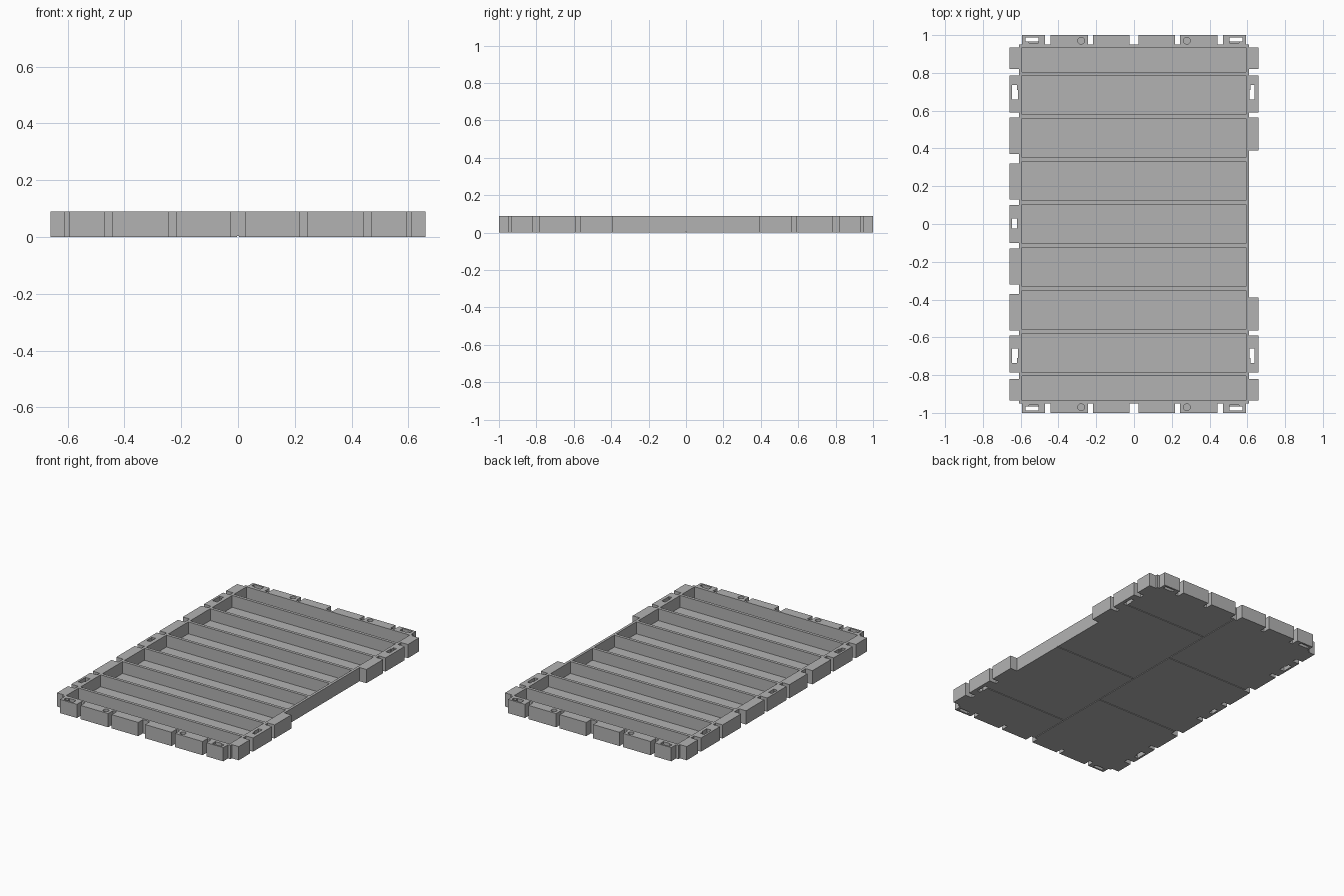
import bpy
import bmesh
from mathutils import Matrix, Vector

cube = bpy.data.objects.get("Cube")
if cube:
    bpy.data.objects.remove(cube, do_unlink=True)

HEIGHT = 0.09
FLOOR = 0.012
BODY_X, BODY_Y = 0.61, 0.95      # half size of the tray body
EDGE_X, EDGE_Y = 0.66, 1.0       # half size over the tabs
PITCH = 0.2275                   # spacing of the troughs

grey = bpy.data.materials.new("plain grey")
grey.use_nodes = True
colour = (0.45, 0.45, 0.45, 1)
grey.diffuse_color = colour
grey.node_tree.nodes["Principled BSDF"].inputs["Base Color"].default_value = colour


def add_box(bm, x, y, z=(0, HEIGHT)):
    """Box from (low, high) pairs, in any order."""
    lo = Vector([min(p) for p in (x, y, z)])
    hi = Vector([max(p) for p in (x, y, z)])
    size = hi - lo
    bmesh.ops.create_cube(bm, size=1, matrix=Matrix.Translation((lo + hi) / 2)
                          @ Matrix.Diagonal((*size, 1)))


def make_object(name, bm):
    mesh = bpy.data.meshes.new(name)
    bm.to_mesh(mesh)
    bm.free()
    mesh.materials.append(grey)
    obj = bpy.data.objects.new(name, mesh)
    bpy.context.collection.objects.link(obj)
    return obj


def cut(obj, bm):
    """Cut the shapes in bm out of obj."""
    cutter = make_object("cutter", bm)
    cutter.hide_render = True
    mod = obj.modifiers.new("cut", 'BOOLEAN')
    mod.operation = 'DIFFERENCE'
    mod.solver = 'EXACT'
    mod.use_self = True
    mod.object = cutter
    bpy.context.view_layer.objects.active = obj
    bpy.ops.object.modifier_apply(modifier=mod.name)
    bpy.data.objects.remove(cutter, do_unlink=True)


def flip(pair, sign):
    return [sign * v for v in pair]


# tray body with nine open troughs
bm = bmesh.new()
add_box(bm, (-BODY_X, BODY_X), (-BODY_Y, BODY_Y))
tray = make_object("tray_body", bm)
bm = bmesh.new()
for i in range(-4, 5):
    low = max(i * PITCH - 0.104, -0.935)
    high = min(i * PITCH + 0.104, 0.935)
    add_box(bm, (-0.593, 0.593), (low, high), (FLOOR, 0.2))
cut(tray, bm)

# staggered seams on the underside
SEAM = 0.004
bm = bmesh.new()
add_box(bm, (-SEAM, SEAM), (-1.1, 1.1), (-0.1, SEAM))
for y in (-2 / 3, 0, 2 / 3):
    add_box(bm, (0, 0.7), (y - SEAM, y + SEAM), (-0.1, SEAM))
for y in (-1 / 3, 1 / 3):
    add_box(bm, (-0.7, 0), (y - SEAM, y + SEAM), (-0.1, SEAM))
cut(tray, bm)

# tabs along both long sides; one side is left open in the middle
CORNER_TABS = [(0.82, 0.935), (0.59, 0.787)]
bm = bmesh.new()
for s in (-1, 1):
    for span in CORNER_TABS + [(0.37, 0.563), (0.13, 0.32)]:
        add_box(bm, (-EDGE_X, -BODY_X), flip(span, s))
    for span in CORNER_TABS + [(0.39, 0.563)]:
        add_box(bm, (BODY_X, EDGE_X), flip(span, s))
add_box(bm, (-EDGE_X, -BODY_X), (-0.1, 0.1))
side_tabs = make_object("side_tabs", bm)

# slots through the side tabs
bm = bmesh.new()
for s in (-1, 1):
    add_box(bm, (-0.646, -0.62), flip((0.66, 0.735), s), (-0.1, 0.2))
    add_box(bm, (-0.63, -0.613), flip((0.66, 0.71), s), (-0.1, 0.2))
    add_box(bm, (0.617, 0.638), flip((0.66, 0.735), s), (-0.1, 0.2))
    add_box(bm, (0.612, 0.625), flip((0.66, 0.71), s), (-0.1, 0.2))
add_box(bm, (-0.646, -0.62), (-0.025, 0.03), (-0.1, 0.2))
cut(side_tabs, bm)

# tabs along both short ends
bm = bmesh.new()
for sx in (-1, 1):
    for sy in (-1, 1):
        for span in ((0.025, 0.217), (0.243, 0.443), (0.47, 0.593)):
            add_box(bm, flip(span, sx), flip((BODY_Y, EDGE_Y), sy))
end_tabs = make_object("end_tabs", bm)

# corner slots and round sockets in the end tabs
bm = bmesh.new()
for sx in (-1, 1):
    for sy in (-1, 1):
        add_box(bm, flip((0.505, 0.575), sx), flip((0.965, 0.988), sy), (-0.1, 0.2))
        add_box(bm, flip((0.505, 0.555), sx), flip((0.957, 0.97), sy), (0.05, 0.2))
        bmesh.ops.create_cone(
            bm, cap_ends=True, segments=24, radius1=0.018, radius2=0.018, depth=0.1,
            matrix=Matrix.Translation((sx * 0.28, sy * 0.97, 0.1)))
cut(end_tabs, bm)
